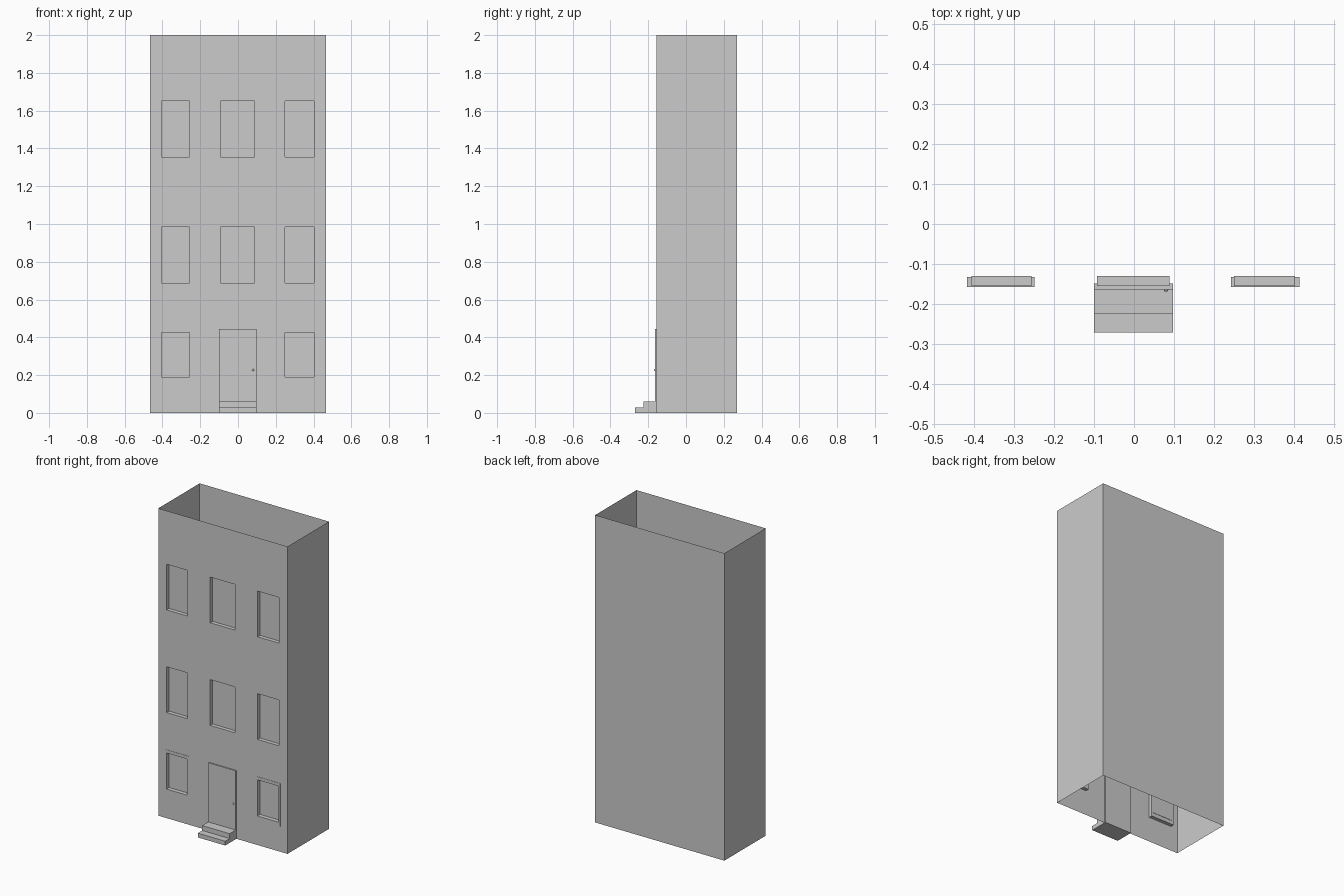
import bpy, bmesh
from mathutils import Matrix, Vector

if "Cube" in bpy.data.objects:
    bpy.data.objects.remove(bpy.data.objects["Cube"])

FRONT, BACK, HALF_W, TOP = -0.155, 0.27, 0.465, 2.0
RECESS = 0.025


def finish(name, bm):
    mesh = bpy.data.meshes.new(name)
    bm.to_mesh(mesh)
    bm.free()
    ob = bpy.data.objects.new(name, mesh)
    bpy.context.collection.objects.link(ob)
    return ob


def add_box(bm, x0, x1, y0, y1, z0, z1):
    size = Matrix.Diagonal((x1 - x0, y1 - y0, z1 - z0, 1))
    mid = Matrix.Translation(((x0 + x1) / 2, (y0 + y1) / 2, (z0 + z1) / 2))
    bmesh.ops.create_cube(bm, size=1, matrix=mid @ size)


def box(name, *b):
    bm = bmesh.new()
    add_box(bm, *b)
    return finish(name, bm)


# Front wall: a grid of panels with the window panels pushed inward
xs = [-HALF_W, -0.405, -0.256, -0.092, 0.088, 0.25, 0.402, HALF_W]
zs = [0, 0.19, 0.425, 0.687, 0.985, 1.355, 1.652, TOP]
bm = bmesh.new()
grid = [[bm.verts.new((x, FRONT, z)) for x in xs] for z in zs]
windows = []
for j in range(len(zs) - 1):
    for i in range(len(xs) - 1):
        f = bm.faces.new((grid[j][i], grid[j][i + 1], grid[j + 1][i + 1], grid[j + 1][i]))
        if i % 2 and j % 2 and not (j == 1 and i == 3):
            windows.append(f)
for f in windows:
    new = bmesh.ops.extrude_discrete_faces(bm, faces=[f])["faces"][0]
    bmesh.ops.translate(bm, verts=new.verts, vec=Vector((0, RECESS, 0)))
    # side faces joining the pane to the wall come from the discrete extrusion
finish("front_wall", bm)

# Side and back walls: thin shell, open at top and bottom
bm = bmesh.new()
plan = [(HALF_W, FRONT), (HALF_W, BACK), (-HALF_W, BACK), (-HALF_W, FRONT)]
low = [bm.verts.new((x, y, 0)) for x, y in plan]
high = [bm.verts.new((x, y, TOP)) for x, y in plan]
for i in range(3):
    bm.faces.new((low[i], low[i + 1], high[i + 1], high[i]))
finish("side_and_back_walls", bm)

# Ground floor window frames
for name, x0, x1, a, b in (("left_window_frame", -0.417, -0.248, -0.405, -0.256),
                           ("right_window_frame", 0.242, 0.413, 0.25, 0.402)):
    bm = bmesh.new()
    y0, y1, z0, z1 = FRONT - 0.002, -0.132, 0.165, 0.445
    add_box(bm, x0, a, y0, y1, z0, z1)
    add_box(bm, b, x1, y0, y1, z0, z1)
    add_box(bm, a, b, y0, y1, z0, 0.19)
    add_box(bm, a, b, y0, y1, 0.425, z1)
    finish(name, bm)

# Door, knob and two steps
box("door", -0.1, 0.097, -0.163, -0.148, 0.06, 0.445)
bm = bmesh.new()
bmesh.ops.create_uvsphere(bm, u_segments=12, v_segments=8, radius=0.006,
                          matrix=Matrix.Translation((0.08, -0.163, 0.227)))
knob = finish("door_knob", bm)
knob.data.shade_smooth()
box("lower_step", -0.1, 0.097, -0.27, -0.148, 0, 0.028)
box("upper_step", -0.1, 0.097, -0.225, -0.148, 0.028, 0.06)
